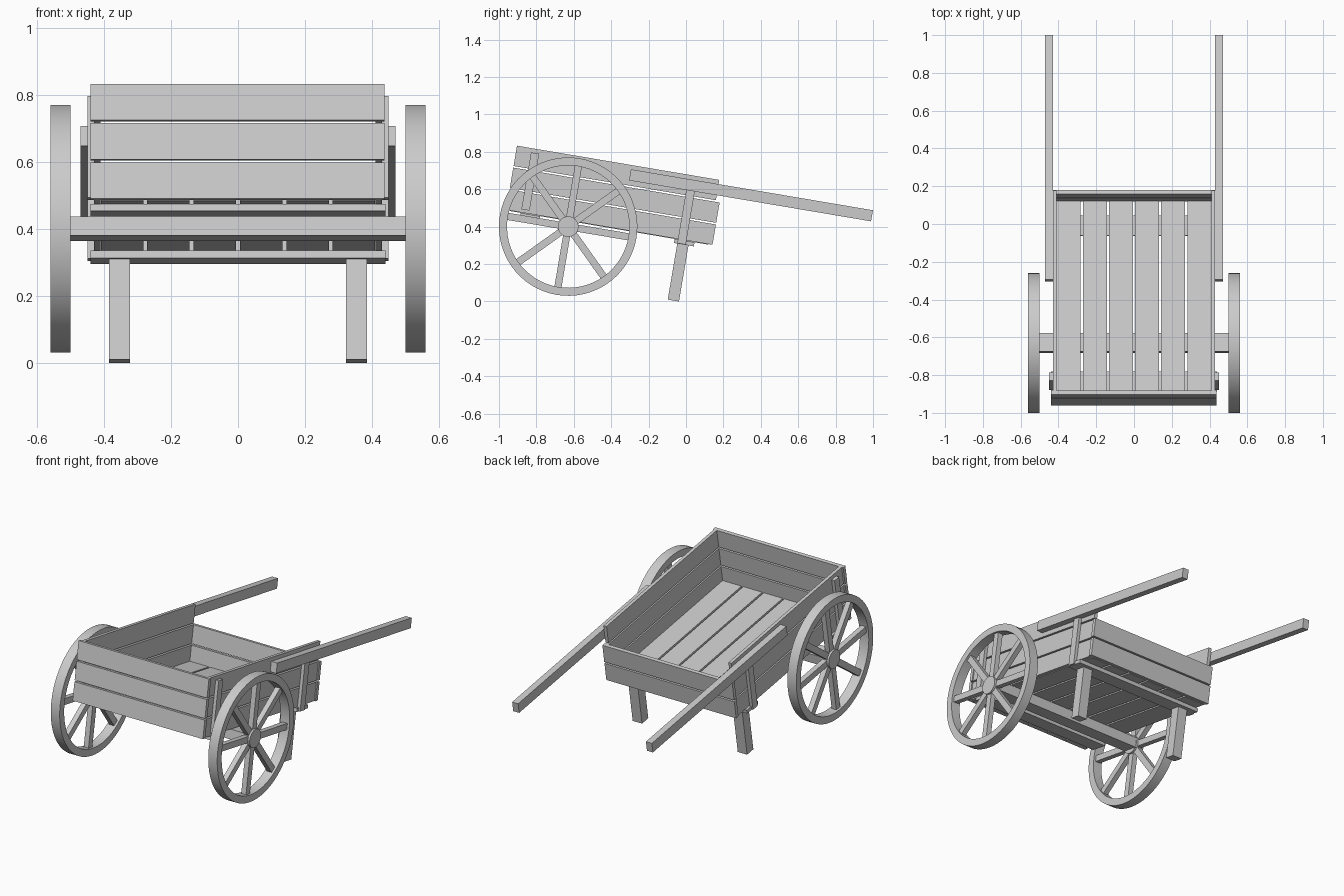
import bpy, bmesh, math
from mathutils import Matrix, Vector

if "Cube" in bpy.data.objects:
    bpy.data.objects.remove(bpy.data.objects["Cube"])

# Whole cart is built level around the wheel axis, then tipped onto its legs
TILT = Matrix.Translation((0, -0.63, 0.4)) @ Matrix.Rotation(-math.radians(9.6), 4, 'X')


def finish(name, bm):
    bmesh.ops.recalc_face_normals(bm, faces=bm.faces)
    me = bpy.data.meshes.new(name)
    bm.to_mesh(me)
    bm.free()
    ob = bpy.data.objects.new(name, me)
    bpy.context.collection.objects.link(ob)
    ob.matrix_world = TILT
    return ob


def add_box(bm, x, y, z, rot=Matrix()):
    size = Matrix.Diagonal((x[1] - x[0], y[1] - y[0], z[1] - z[0], 1))
    mid = Matrix.Translation((sum(x) / 2, sum(y) / 2, sum(z) / 2))
    bmesh.ops.create_cube(bm, size=1, matrix=rot @ mid @ size)


def box(name, x, y, z):
    bm = bmesh.new()
    add_box(bm, x, y, z)
    return finish(name, bm)


def pair(name, x, y, z):
    box(name + "_right", x, y, z)
    box(name + "_left", (-x[1], -x[0]), y, z)


def smooth(ob):
    bpy.ops.object.select_all(action='DESELECT')
    ob.select_set(True)
    bpy.context.view_layer.objects.active = ob
    bpy.ops.object.shade_smooth_by_angle(angle=math.radians(30))


# Floor planks
for i in range(6):
    c = (i - 2.5) * 0.1385
    box(f"floor_plank_{i}", (c - 0.0635, c + 0.0635), (-0.32, 0.755), (0.03, 0.05))

# Side, front and back planks (the back is one plank lower)
for i in range(3):
    z = (0.033 + i * 0.119, 0.143 + i * 0.119)
    pair(f"side_plank_{i}", (0.41, 0.43), (-0.32, 0.755), z)
    box(f"front_plank_{i}", (-0.44, 0.437), (-0.342, -0.32), z)
    if i < 2:
        box(f"back_plank_{i}", (-0.437, 0.437), (0.755, 0.777), z)

# Cross battens and axle beam under the floor
box("front_batten", (-0.44, 0.44), (-0.262, -0.157), (0.01, 0.03))
box("rear_batten", (-0.44, 0.44), (0.572, 0.68), (0.008, 0.03))
box("axle_beam", (-0.505, 0.505), (-0.05, 0.05), (-0.029, 0.029))

# Upright stakes, legs and handles
pair("front_stake", (0.43, 0.45), (-0.262, -0.218), (0.05, 0.358))
pair("rear_stake", (0.43, 0.45), (0.59, 0.636), (0.01, 0.305))
pair("leg", (0.322, 0.385), (0.59, 0.651), (-0.296, 0.01))
pair("handle", (0.43, 0.47), (0.28, 1.592), (0.298, 0.358))

# Wheels: rim, hub and eight spokes
for side, label in ((1, "right"), (-1, "left")):
    mid = 0.53 * side
    bm = bmesh.new()
    profile = [bm.verts.new((mid + dx, 0, r))
               for dx, r in ((-0.03, 0.327), (0.03, 0.327), (0.03, 0.37), (-0.03, 0.37))]
    edges = [bm.edges.new((profile[i], profile[(i + 1) % 4])) for i in range(4)]
    bmesh.ops.spin(bm, geom=profile + edges, cent=(0, 0, 0), axis=(1, 0, 0),
                   angle=math.tau, steps=64, use_merge=False)
    bmesh.ops.remove_doubles(bm, verts=bm.verts, dist=1e-5)
    smooth(finish(f"wheel_rim_{label}", bm))

    bm = bmesh.new()
    bmesh.ops.create_cone(bm, cap_ends=True, segments=32, radius1=0.055, radius2=0.055, depth=0.056,
                          matrix=Matrix.Translation((mid, 0, 0)) @ Matrix.Rotation(math.pi / 2, 4, 'Y'))
    smooth(finish(f"wheel_hub_{label}", bm))

    bm = bmesh.new()
    for k in range(8):
        add_box(bm, (mid - 0.016, mid + 0.016), (-0.019, 0.019), (0.04, 0.333),
                Matrix.Rotation(k * math.tau / 8, 4, 'X'))
    finish(f"wheel_spokes_{label}", bm)
